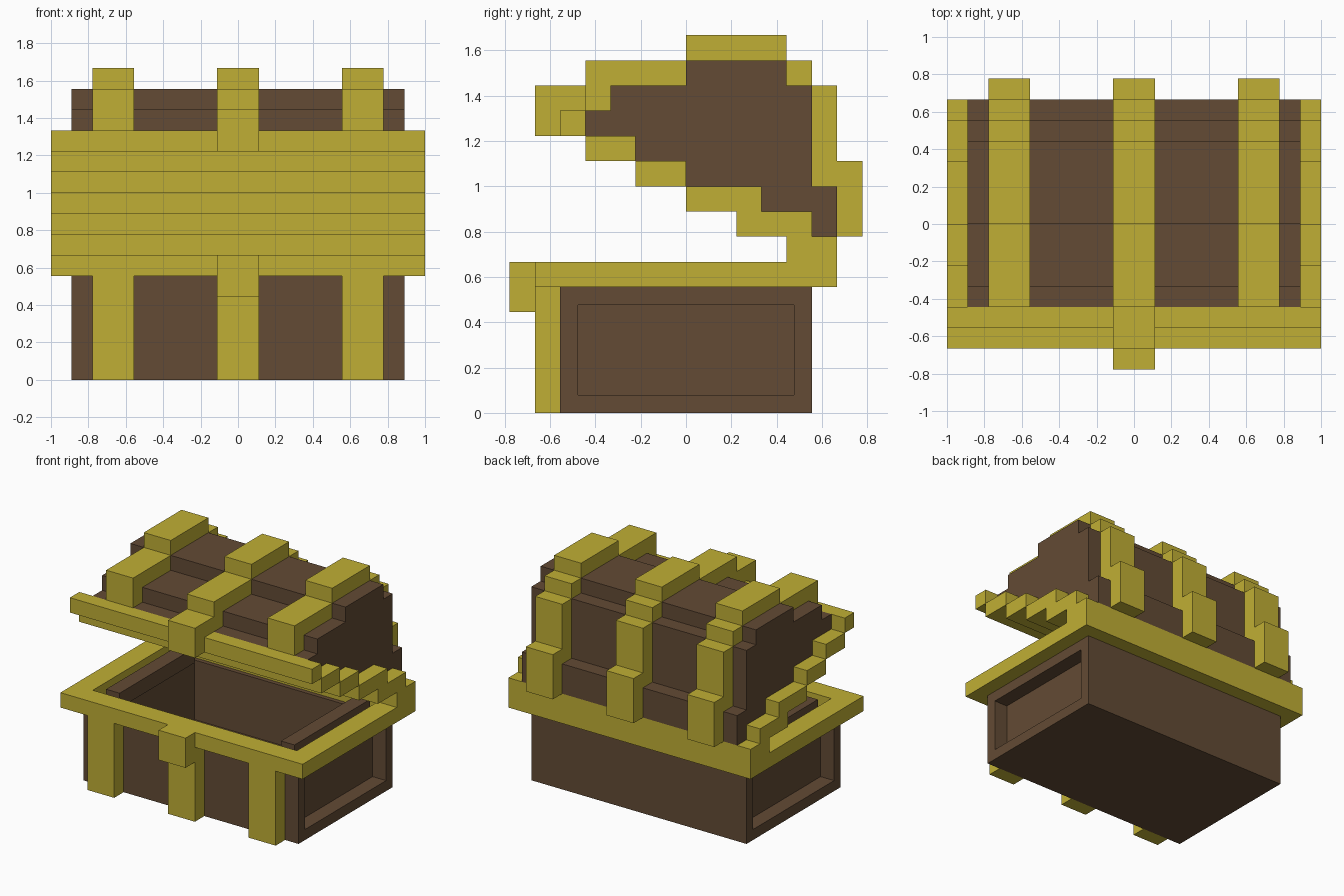
import bpy
import bmesh
from mathutils import Vector

U = 1 / 9  # size of one block

if "Cube" in bpy.data.objects:
    bpy.data.objects.remove(bpy.data.objects["Cube"])


def material(name, color):
    m = bpy.data.materials.new(name)
    m.use_nodes = True
    m.diffuse_color = (*color, 1)
    m.node_tree.nodes["Principled BSDF"].inputs["Base Color"].default_value = (*color, 1)
    return m


WOOD = material("brown wood", (0.125, 0.07, 0.035))
GOLD = material("dull gold", (0.53, 0.43, 0.035))


def finish(name, bm, mat):
    """Scale from blocks to units and link the object."""
    bmesh.ops.recalc_face_normals(bm, faces=bm.faces[:])
    bmesh.ops.scale(bm, vec=(U, U, U), verts=bm.verts[:])
    mesh = bpy.data.meshes.new(name)
    bm.to_mesh(mesh)
    bm.free()
    mesh.materials.append(mat)
    obj = bpy.data.objects.new(name, mesh)
    bpy.context.collection.objects.link(obj)


def add_box(bm, x0, x1, y0, y1, z0, z1):
    verts = bmesh.ops.create_cube(bm, size=1)["verts"]
    bmesh.ops.scale(bm, vec=(x1 - x0, y1 - y0, z1 - z0), verts=verts)
    bmesh.ops.translate(bm, vec=((x0 + x1) / 2, (y0 + y1) / 2, (z0 + z1) / 2), verts=verts)


def boxes(name, mat, spans):
    bm = bmesh.new()
    for span in spans:
        add_box(bm, *span)
    finish(name, bm, mat)


def facing(bm, direction):
    bm.normal_update()
    return [f for f in bm.faces if f.normal.dot(Vector(direction)) > 0.9]


def sink(bm, face, depth):
    """Push a face inward with straight walls."""
    offset = face.normal * -depth
    new = bmesh.ops.extrude_discrete_faces(bm, faces=[face])["faces"][0]
    bmesh.ops.translate(bm, vec=offset, verts=new.verts[:])


# Chest body: hollow box with a recessed panel at each end
bm = bmesh.new()
add_box(bm, -8, 8, -5, 5, 0, 5)
for direction, depth in (((1, 0, 0), 1), ((-1, 0, 0), 1), ((0, 0, 1), 4)):
    face = facing(bm, direction)[0]
    bmesh.ops.inset_individual(bm, faces=[face], thickness=1)
    if direction[2]:
        for v in face.verts:
            v.co.x *= 6 / 7
    sink(bm, face, depth)
finish("chest_body", bm, WOOD)

# Wooden ledges inside the rim at both ends
boxes("inner_ledges", WOOD, [(-7, -6, -4, 4, 5, 6), (6, 7, -4, 4, 5, 6)])

# Rim: flat slab with a rectangular opening
bm = bmesh.new()
add_box(bm, -9, 9, -6, 6, 5, 6)
caps = facing(bm, (0, 0, 1)) + facing(bm, (0, 0, -1))
bmesh.ops.inset_individual(bm, faces=caps, thickness=2)
loops = [e for f in caps for e in f.edges]
bmesh.ops.delete(bm, geom=caps, context="FACES_ONLY")
bmesh.ops.bridge_loops(bm, edges=loops)
finish("chest_rim", bm, GOLD)

# Straps on the front of the body and over the lid: (y0, y1, z0, z1)
LID_STRAP = [(-4, -3, 12, 13), (-4, 0, 13, 14), (0, 4, 14, 15),
             (4, 5, 13, 14), (5, 6, 9, 13), (6, 7, 7, 10)]
for side, x in (("right", -6), ("middle", 0), ("left", 6)):
    boxes(side + "_front_strap", GOLD, [(x - 1, x + 1, -6, -5, 0, 5)])
    boxes(side + "_lid_strap", GOLD, [(x - 1, x + 1, *s) for s in LID_STRAP])

# Latch halves
boxes("lower_latch", GOLD, [(-1, 1, -7, -6, 4, 6)])
boxes("upper_latch", GOLD, [(-1, 1, -6, -4, 12, 13), (-1, 1, -6, -5, 11, 12)])

# Stepped underside of the open lid: (y0, y1), rising towards the front
STEPS = [(4, 6), (2, 5), (0, 3), (-2, 0), (-4, -2), (-5, -4)]
boxes("lid_rim_steps", GOLD,
      [(-9, 9, y0, y1, 6 + i, 7 + i) for i, (y0, y1) in enumerate(STEPS)])

# Wooden lid: stepped profile extruded across the width
PROFILE = [(-4, 11), (-2, 11), (-2, 10), (0, 10), (0, 9), (3, 9), (3, 8), (5, 8),
           (5, 7), (6, 7), (6, 9), (5, 9), (5, 13), (4, 13), (4, 14), (0, 14),
           (0, 13), (-3, 13), (-3, 12), (-4, 12)]
bm = bmesh.new()
end = bm.faces.new([bm.verts.new((-8, y, z)) for y, z in PROFILE])
new = bmesh.ops.extrude_face_region(bm, geom=[end], use_keep_orig=True)["geom"]
bmesh.ops.translate(bm, vec=(16, 0, 0),
                    verts=[g for g in new if isinstance(g, bmesh.types.BMVert)])
finish("lid_shell", bm, WOOD)
